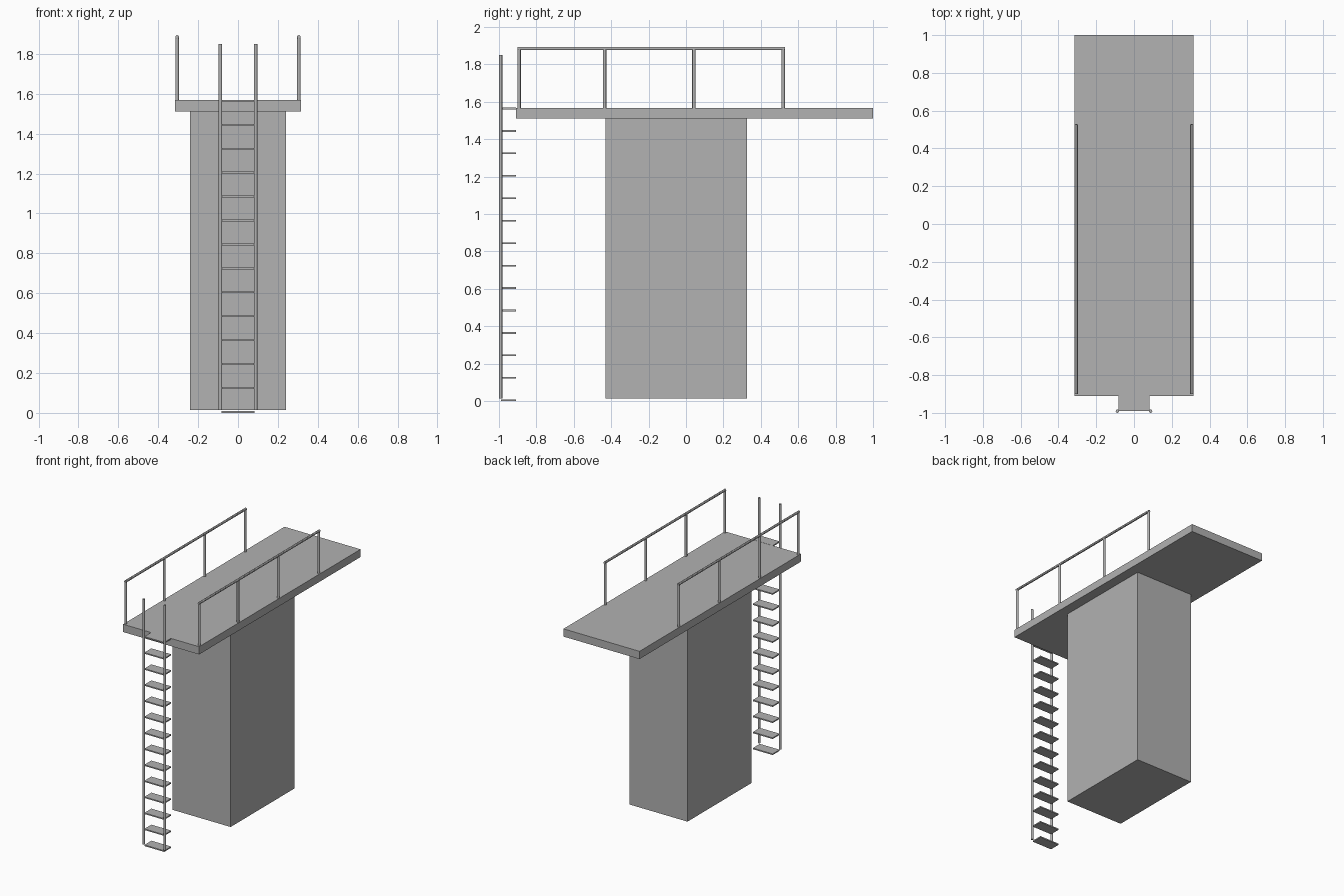
import bpy
from mathutils import Vector

cube = bpy.data.objects.get("Cube")
if cube:
    bpy.data.objects.remove(cube, do_unlink=True)

grey = bpy.data.materials.new("concrete_grey")
grey.use_nodes = True
colour = (0.445, 0.445, 0.445, 1)
grey.diffuse_color = colour
grey.node_tree.nodes["Principled BSDF"].inputs["Base Color"].default_value = colour


def box(name, low, high):
    low, high = Vector(low), Vector(high)
    bpy.ops.mesh.primitive_cube_add(size=1, location=(low + high) / 2)
    ob = bpy.context.object
    ob.name = name
    ob.scale = high - low
    bpy.ops.object.transform_apply(location=False, rotation=False, scale=True)
    ob.data.materials.append(grey)


def tube(name, start, end, radius=0.009):
    start, end = Vector(start), Vector(end)
    axis = end - start
    bpy.ops.mesh.primitive_cylinder_add(vertices=12, radius=radius,
                                        depth=axis.length, location=(start + end) / 2)
    ob = bpy.context.object
    ob.name = name
    ob.rotation_euler = axis.to_track_quat('Z', 'Y').to_euler()
    ob.data.materials.append(grey)
    bpy.ops.object.shade_smooth_by_angle()


# Tower and overhanging deck
box("tower", (-0.24, -0.43, 0.015), (0.24, 0.325, 1.51))
box("platform", (-0.315, -0.91, 1.51), (0.315, 1.0, 1.568))

# Ladder treads
for i in range(14):
    z = i * 0.12
    box(f"ladder_step_{i + 1}", (-0.082, -0.99, z), (0.082, -0.908, z + 0.009))

# Ladder uprights and deck handrails, mirrored across x
for side, s in (("left", 1), ("right", -1)):
    tube(f"ladder_rail_{side}", (s * 0.088, -0.991, 0.015), (s * 0.088, -0.991, 1.85))
    x = s * 0.305
    for i, y in enumerate((-0.892, -0.435, 0.042, 0.52)):
        tube(f"rail_post_{side}_{i + 1}", (x, y, 1.56), (x, y, 1.885))
    tube(f"handrail_{side}", (x, -0.9, 1.885), (x, 0.528, 1.885))
